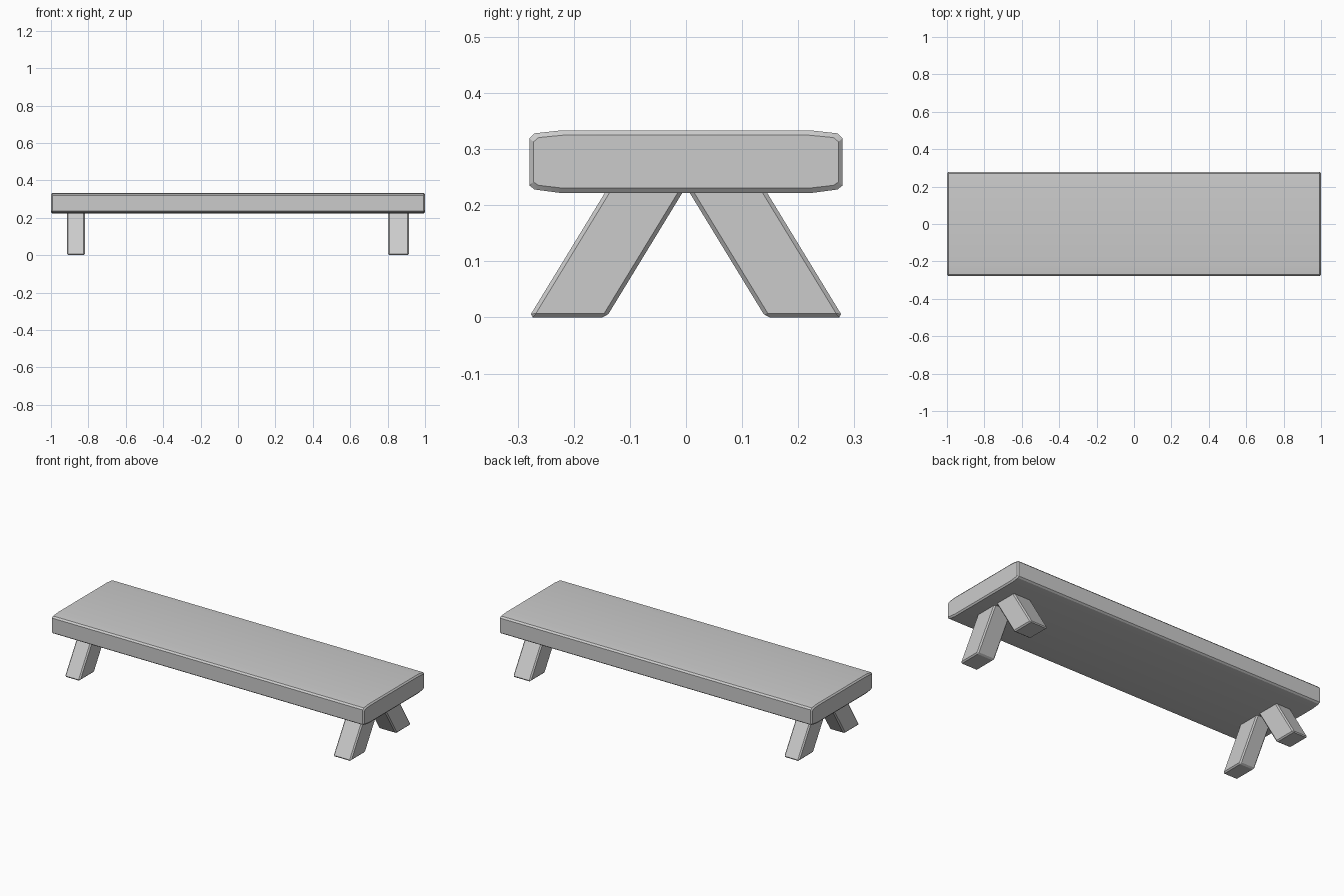
import bpy, bmesh, math

if "Cube" in bpy.data.objects:
    bpy.data.objects.remove(bpy.data.objects["Cube"])


def loft(name, sections):
    """Join closed (y, z) sections placed along x, with end caps."""
    bm = bmesh.new()
    rings = [[bm.verts.new((x, y, z)) for y, z in pts] for x, pts in sections]
    n = len(rings[0])
    for a, b in zip(rings, rings[1:]):
        for i in range(n):
            j = (i + 1) % n
            bm.faces.new((a[i], a[j], b[j], b[i]))
    bm.faces.new(rings[0])
    bm.faces.new(rings[-1])
    bmesh.ops.recalc_face_normals(bm, faces=bm.faces)
    me = bpy.data.meshes.new(name)
    bm.to_mesh(me)
    bm.free()
    ob = bpy.data.objects.new(name, me)
    bpy.context.collection.objects.link(ob)
    return ob


# seat: softly rounded plank profile with chamfered ends
half = [(0.225, 0.222), (0.27, 0.228), (0.279, 0.235),
        (0.279, 0.319), (0.27, 0.328), (0.225, 0.333)]
profile = half + [(-y, z) for y, z in reversed(half)]
inset = [(y * 0.974, 0.278 + (z - 0.278) * 0.85) for y, z in profile]
seat = loft("seat", [(-1.0, inset), (-0.993, profile),
                     (0.993, profile), (1.0, inset)])
seat.data.shade_smooth()
seat.data.set_sharp_from_angle(angle=math.radians(30))

# splayed legs: slanted bars with chamfered edges, tops sunk into the seat
top, slope = 0.24, 0.61
for end, x0, x1 in (("left", -0.915, -0.819), ("right", 0.802, 0.914)):
    for side, s in (("front", -1), ("back", 1)):
        bar = [(s * 0.28, 0), (s * 0.142, 0),
               (s * (0.142 - slope * top), top), (s * (0.28 - slope * top), top)]
        leg = loft(f"{side}_{end}_leg", [(x0, bar), (x1, bar)])
        bev = leg.modifiers.new("chamfer", "BEVEL")
        bev.width = 0.007
        bev.segments = 1
